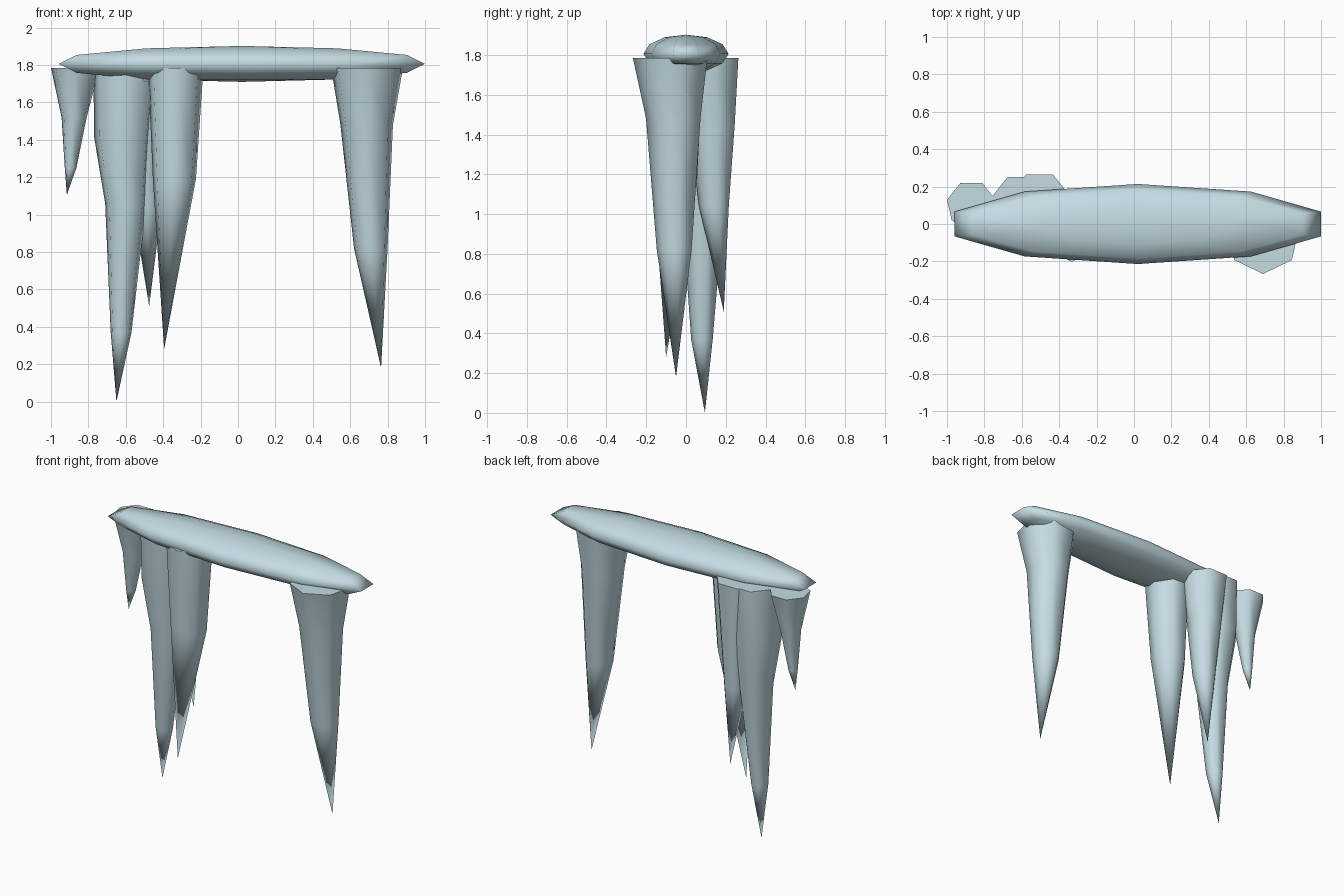
import bpy, bmesh, math

if "Cube" in bpy.data.objects:
    bpy.data.objects.remove(bpy.data.objects["Cube"])

ice = bpy.data.materials.new("pale ice")
ice.diffuse_color = (0.55, 0.72, 0.77, 1.0)
ice.use_nodes = True
ice.node_tree.nodes["Principled BSDF"].inputs["Base Color"].default_value = ice.diffuse_color


def ring(bm, cx, cy, z, rx, ry, sides, start):
    return [bm.verts.new((cx + rx * math.cos(start + math.tau * i / sides),
                          cy + ry * math.sin(start + math.tau * i / sides), z))
            for i in range(sides)]


def bridge(bm, a, b):
    n = len(a)
    for i in range(n):
        bm.faces.new((a[i], a[(i + 1) % n], b[(i + 1) % n], b[i]))


def fan(bm, loop, tip):
    n = len(loop)
    for i in range(n):
        bm.faces.new((loop[i], loop[(i + 1) % n], tip))


def finish(bm, name, angle):
    bmesh.ops.recalc_face_normals(bm, faces=bm.faces)
    mesh = bpy.data.meshes.new(name)
    bm.to_mesh(mesh)
    bm.free()
    mesh.materials.append(ice)
    obj = bpy.data.objects.new(name, mesh)
    bpy.context.collection.objects.link(obj)
    bpy.ops.object.select_all(action='DESELECT')
    obj.select_set(True)
    bpy.context.view_layer.objects.active = obj
    bpy.ops.object.shade_smooth_by_angle(angle=math.radians(angle))


# Flattened ten-sided ice slab the icicles hang from
bm = bmesh.new()
cx, cz, rx, ry, rz = 0.02, 1.806, 1.03, 0.214, 0.096
profile = [(-60, 0.52, 0.5), (-30, 0.9, 0.86), (0, 1, 1), (30, 0.9, 0.86), (60, 0.52, 0.5)]
loops = [ring(bm, cx, 0, cz + rz * math.sin(math.radians(a)), rx * fx, ry * fy, 10, math.radians(18))
         for a, fx, fy in profile]
for a, b in zip(loops, loops[1:]):
    bridge(bm, a, b)
fan(bm, loops[0], bm.verts.new((cx, 0, cz - rz)))
fan(bm, loops[-1], bm.verts.new((cx, 0, cz + rz)))
finish(bm, "ice_slab", 180)


# Seven-sided icicles: rings of (x, y, z, radius) from flat top to pointed tip
def icicle(name, rings, tip):
    bm = bmesh.new()
    loops = [ring(bm, x, y, z, r, r, 7, -math.pi / 2) for x, y, z, r in rings]
    bm.faces.new(loops[0])
    for a, b in zip(loops, loops[1:]):
        bridge(bm, a, b)
    fan(bm, loops[-1], bm.verts.new(tip))
    finish(bm, name, 60)


icicle("right_icicle",
       [(0.69, -0.07, 1.785, 0.197), (0.688, -0.057, 1.48, 0.144), (0.71, -0.055, 0.82, 0.092)],
       (0.765, -0.05, 0.18))
icicle("longest_icicle",
       [(-0.597, 0.09, 1.785, 0.18), (-0.615, 0.09, 1.42, 0.159),
        (-0.60, 0.09, 1.06, 0.113), (-0.625, 0.083, 0.37, 0.057)],
       (-0.65, 0.095, 0.0))
icicle("front_icicle",
       [(-0.333, -0.05, 1.785, 0.152), (-0.34, -0.05, 1.19, 0.118)],
       (-0.395, -0.10, 0.28))
icicle("short_icicle",
       [(-0.87, 0.10, 1.785, 0.133), (-0.876, 0.10, 1.52, 0.069), (-0.895, 0.10, 1.25, 0.032)],
       (-0.915, 0.10, 1.105))
icicle("back_icicle",
       [(-0.505, 0.113, 1.785, 0.167), (-0.495, 0.137, 1.45, 0.12), (-0.485, 0.144, 1.04, 0.079)],
       (-0.475, 0.19, 0.51))
